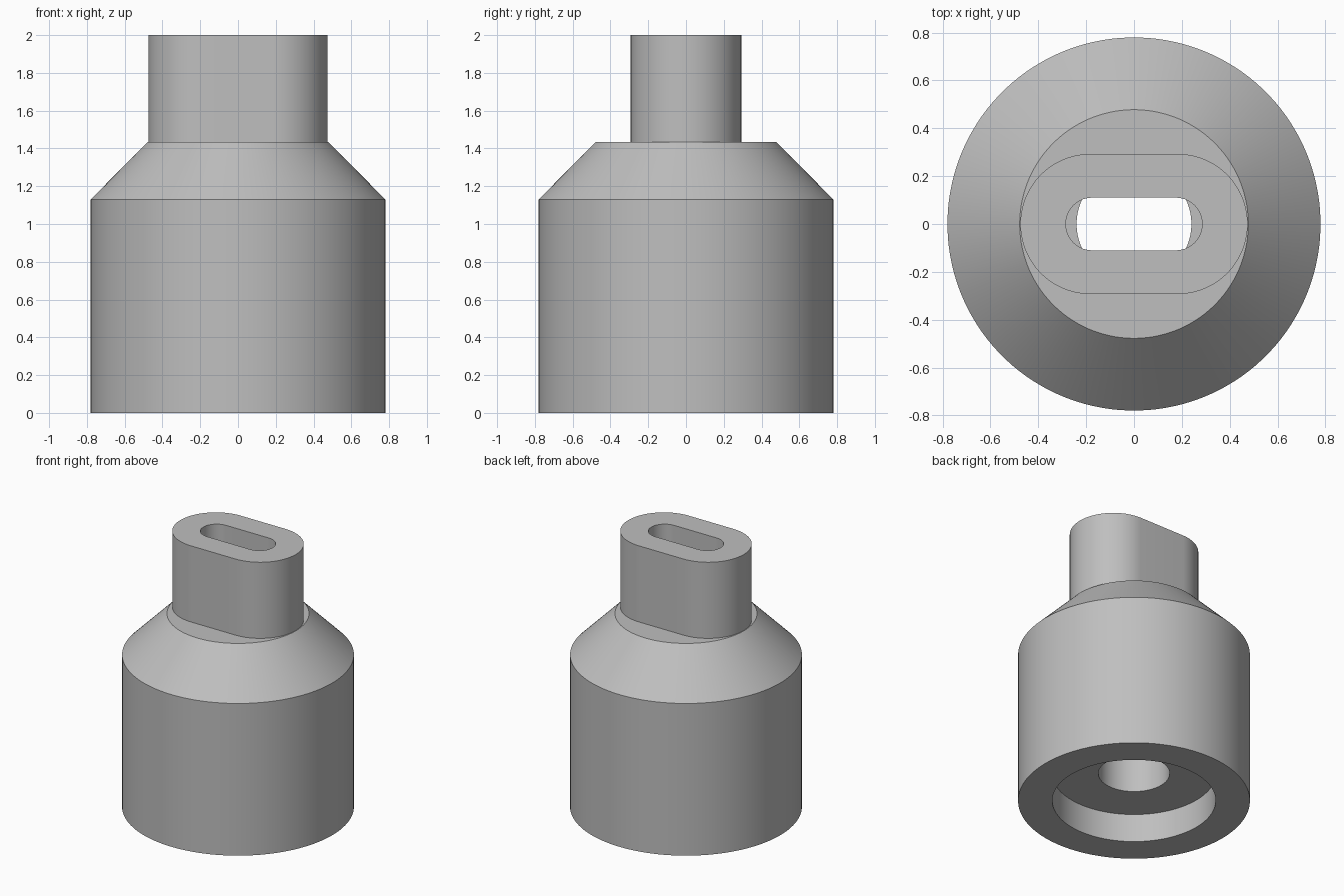
import bpy, bmesh, math

cube = bpy.data.objects.get("Cube")
if cube:
    bpy.data.objects.remove(cube, do_unlink=True)

SEGMENTS = 128

grey = bpy.data.materials.new("plain_grey")
grey.use_nodes = True
colour = (0.52, 0.52, 0.52, 1)
grey.diffuse_color = colour
grey.node_tree.nodes["Principled BSDF"].inputs["Base Color"].default_value = colour


def stacked_solid(name, rings, half_flat=0.0):
    """Closed solid through (radius, z) rings; half_flat stretches the round into a slot shape."""
    bm = bmesh.new()
    loops = []
    for radius, z in rings:
        loop = []
        for i in range(SEGMENTS):
            a = 2 * math.pi * (i + 0.5) / SEGMENTS
            x = radius * math.cos(a) + math.copysign(half_flat, math.cos(a))
            loop.append(bm.verts.new((x, radius * math.sin(a), z)))
        loops.append(loop)
    for low, high in zip(loops, loops[1:]):
        for i in range(SEGMENTS):
            j = (i + 1) % SEGMENTS
            bm.faces.new((low[i], low[j], high[j], high[i]))
    bm.faces.new(loops[0][::-1])
    bm.faces.new(loops[-1])
    mesh = bpy.data.meshes.new(name)
    bm.to_mesh(mesh)
    bm.free()
    mesh.materials.append(grey)
    obj = bpy.data.objects.new(name, mesh)
    bpy.context.collection.objects.link(obj)
    return obj


def combine(target, tool, operation):
    """Apply a boolean and discard the tool."""
    tool.hide_render = True
    bpy.context.view_layer.objects.active = target
    mod = target.modifiers.new(operation.title(), 'BOOLEAN')
    mod.operation = operation
    mod.solver = 'EXACT'
    mod.object = tool
    bpy.ops.object.modifier_apply(modifier=mod.name)
    bpy.data.objects.remove(tool, do_unlink=True)


# Round body with a sloping shoulder
body = stacked_solid("adapter_body", [(0.78, 0), (0.78, 1.13), (0.478, 1.435)])

# Flat-sided spout on top
combine(body, stacked_solid("spout", [(0.293, 1.38), (0.293, 2)], 0.182), 'UNION')

# Wide recess, round bore and slot running through
combine(body, stacked_solid("recess_cutter", [(0.55, -0.1), (0.55, 0.21)]), 'DIFFERENCE')
combine(body, stacked_solid("bore_cutter", [(0.24, 0.1), (0.24, 1.435)]), 'DIFFERENCE')
combine(body, stacked_solid("slot_cutter", [(0.11, 1.425), (0.11, 2.1)], 0.175), 'DIFFERENCE')

# Smooth round walls with crisp edges
bpy.ops.object.select_all(action='DESELECT')
body.select_set(True)
bpy.context.view_layer.objects.active = body
bpy.ops.object.shade_smooth_by_angle(angle=math.radians(30))
